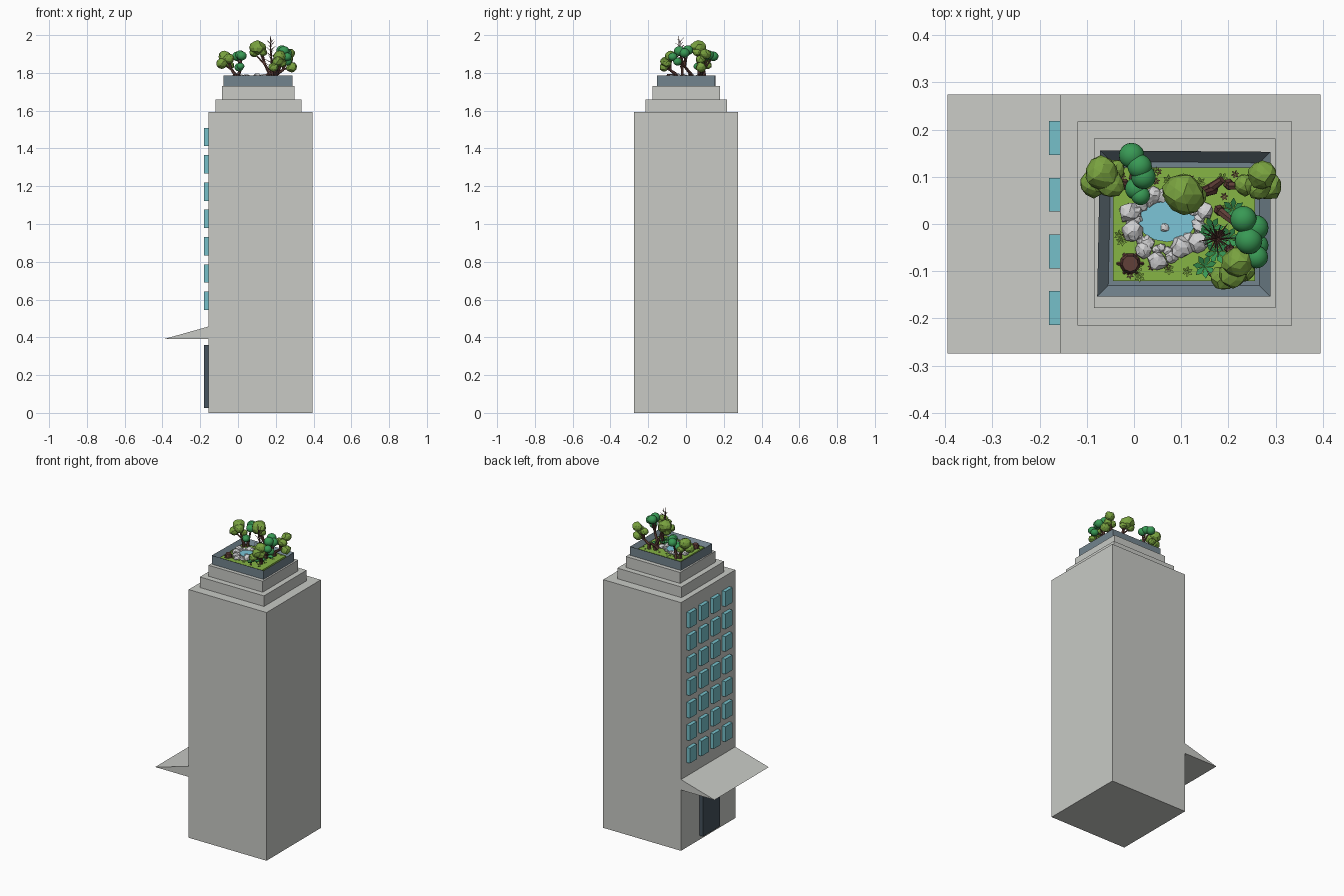
import bpy, bmesh, math, random
from mathutils import Vector, Matrix

if "Cube" in bpy.data.objects:
    bpy.data.objects.remove(bpy.data.objects["Cube"])
random.seed(4)

def mat(name, r, g, b):
    m = bpy.data.materials.new(name)
    m.diffuse_color = (r, g, b, 1)
    m.use_nodes = True
    m.node_tree.nodes["Principled BSDF"].inputs["Base Color"].default_value = m.diffuse_color
    return m

CONCRETE = mat("concrete", .58, .59, .56)
GLASS = mat("window glass", .18, .53, .59)
DOOR = mat("dark door", .06, .085, .11)
SLATE = mat("planter slate", .17, .23, .27)
GRASS = mat("grass", .24, .46, .06)
OLIVE = mat("olive leaf", .19, .36, .05)
GREEN = mat("deep green leaf", .04, .32, .09)
BARK = mat("bark", .12, .05, .04)
ROCK = mat("pale rock", .64, .64, .65)
WATER = mat("water", .2, .56, .68)

def finish(name, bm, m, smooth=False):
    me = bpy.data.meshes.new(name)
    bmesh.ops.recalc_face_normals(bm, faces=bm.faces[:])
    bm.to_mesh(me)
    bm.free()
    me.materials.append(m)
    for p in me.polygons:
        p.use_smooth = smooth
    ob = bpy.data.objects.new(name, me)
    bpy.context.collection.objects.link(ob)
    return ob

def add_box(bm, x0, x1, y0, y1, z0, z1):
    M = Matrix.Translation(((x0+x1)/2, (y0+y1)/2, (z0+z1)/2)) @ Matrix.Diagonal((x1-x0, y1-y0, z1-z0, 1))
    return bmesh.ops.create_cube(bm, size=1, matrix=M)["verts"]

def box(name, m, *b):
    bm = bmesh.new()
    add_box(bm, *b)
    return finish(name, bm, m)

def add_blob(bm, p, r, jitter=0.0, flat=1.0, sub=2):
    vs = bmesh.ops.create_icosphere(bm, subdivisions=sub, radius=r)["verts"]
    for v in vs:
        v.co *= 1 + random.uniform(-jitter, jitter)
        v.co.z *= flat
        v.co += Vector(p)

def add_limb(bm, pts, r0, r1, sides=6):
    # tapered segments along a path
    n = len(pts) - 1
    for i in range(n):
        a, b = Vector(pts[i]), Vector(pts[i+1])
        d = b - a
        M = Matrix.Translation((a+b)/2) @ d.to_track_quat('Z', 'Y').to_matrix().to_4x4()
        bmesh.ops.create_cone(bm, cap_ends=True, segments=sides, depth=d.length, matrix=M,
                              radius1=r0+(r1-r0)*i/n, radius2=r0+(r1-r0)*(i+1)/n)

# tower body and stepped crown
box("tower_body", CONCRETE, -.157, .395, -.275, .275, 0, 1.592)
box("lower_step", CONCRETE, -.12, .335, -.215, .217, 1.592, 1.66)
box("upper_step", CONCRETE, -.085, .3, -.178, .181, 1.66, 1.73)

# wedge canopy over the entrance
bm = bmesh.new()
f = bm.faces.new([bm.verts.new((x, -.275, z)) for x, z in ((-.157, .39), (-.157, .457), (-.395, .39))])
ext = bmesh.ops.extrude_face_region(bm, geom=[f])["geom"]
bmesh.ops.translate(bm, vec=(0, .55, 0), verts=[v for v in ext if isinstance(v, bmesh.types.BMVert)])
finish("entrance_canopy", bm, CONCRETE)
box("entrance_door", DOOR, -.18, -.157, -.09, .085, .025, .36)

# window grid
bm = bmesh.new()
for row in range(7):
    for y in (-.178, -.058, .062, .182):
        z = .545 + row*.1445
        add_box(bm, -.18, -.157, y-.036, y+.036, z, z+.097)
finish("windows", bm, GLASS)

# planter tray with sunken top, slightly skewed
bm = bmesh.new()
add_box(bm, -.078, .289, -.154, .153, 1.73, 1.786)
bm.faces.ensure_lookup_table()
top = max(bm.faces, key=lambda q: q.calc_center_median().z)
bmesh.ops.inset_region(bm, faces=[top], thickness=.033)
bmesh.ops.translate(bm, vec=(0, 0, -.03), verts=top.verts[:])
for v in bm.verts:
    if v.co.x < 0 and v.co.y > 0:
        v.co.x += .006
        v.co.y += .003
finish("planter_tray", bm, SLATE)
G = 1.768
box("lawn", GRASS, -.045, .256, -.121, .12, 1.75, G)

# pond
bm = bmesh.new()
bmesh.ops.create_cone(bm, cap_ends=True, segments=14, radius1=1, radius2=1, depth=1,
    matrix=Matrix.Translation((.07, .008, G+.003)) @ Matrix.Diagonal((.062, .046, .008, 1)))
finish("pond", bm, WATER)

# rock ring, denser on the left and front
bm = bmesh.new()
for i in range(26):
    a = 2*math.pi*i/26
    r = random.uniform(.009, .016)
    if .5 < a < 1.6:
        r *= .6
    add_blob(bm, (.068+.07*math.cos(a)+random.uniform(-.006, .006),
                  .004+.057*math.sin(a)+random.uniform(-.006, .006), G+.006), r, .18, .8)
for x, y, r in ((-.01, .025, .022), (-.003, -.015, .022), (.05, -.078, .02), (.1, -.05, .023),
                (.135, -.038, .021), (.15, .028, .018), (.04, .06, .018), (.02, -.055, .017),
                (.065, -.008, .01), (.08, -.07, .013)):
    add_blob(bm, (x, y, G+r*.4), r, .17, .85)
finish("pond_rocks", bm, ROCK)

# trees: base, faceted or round crown, leaf blobs (x, y, z, radius)
trees = {
    "left_olive_tree": (OLIVE, (-.02, .085), [(-.07, .108, 1.885, .036), (-.085, .085, 1.85, .03),
                        (-.05, .085, 1.875, .03), (-.04, .115, 1.84, .022)]),
    "left_round_tree": (GREEN, (.0, .1), [(-.005, .145, 1.888, .027), (.012, .122, 1.895, .026),
                        (.02, .1, 1.89, .026), (.005, .075, 1.83, .024), (.014, .06, 1.835, .02)]),
    "rear_olive_tree": (OLIVE, (.165, .075), [(.105, .063, 1.932, .044), (.085, .068, 1.905, .025),
                        (.13, .058, 1.91, .024)]),
    "right_olive_tree": (OLIVE, (.2, .085), [(.272, .105, 1.9, .03), (.285, .08, 1.83, .03),
                         (.235, .083, 1.87, .024), (.265, .078, 1.87, .026)]),
    "right_round_tree": (GREEN, (.18, .03), [(.232, .01, 1.92, .028), (.258, -.008, 1.905, .027),
                         (.243, -.035, 1.915, .029), (.26, -.07, 1.885, .024), (.262, -.045, 1.86, .023)]),
    "front_olive_tree": (OLIVE, (.2, -.05), [(.22, -.08, 1.888, .033), (.188, -.115, 1.83, .026),
                         (.21, -.105, 1.86, .03), (.235, -.1, 1.85, .022)]),
}
for name, (m, (bx, by), leaves) in trees.items():
    bm = bmesh.new()
    trunk = bmesh.new()
    c = sum((Vector(l[:3]) for l in leaves), Vector())/len(leaves)
    fork = Vector((bx, by, G)).lerp(c, .5) + Vector((.008, -.006, 0))
    add_limb(trunk, [(bx, by, G-.005), (bx+.004, by-.004, G+.025), fork], .012, .007)
    for x, y, z, r in leaves:
        if m is OLIVE:
            add_blob(bm, (x, y, z), r, .1, .9)
        else:
            add_blob(bm, (x, y, z), r, 0, .92, 3)
        add_limb(trunk, [fork, (x, y, z)], .006, .003, 5)
    finish(name + "_leaves", bm, m, m is GREEN)
    finish(name + "_trunk", trunk, BARK)

# bare twiggy tree
bm = bmesh.new()
add_limb(bm, [(.185, -.02, G-.005), (.178, -.02, 1.85), (.172, -.035, 1.93), (.17, -.038, 1.995)], .009, .001, 5)
for i in range(20):
    a = i*2.4
    z = 1.84 + .0075*i
    L = .042 - .0012*i
    s = Vector((.175, -.03, z-.015))
    add_limb(bm, [s, s + Vector((L*math.cos(a), L*math.sin(a), .02))], .0022, .0008, 4)
finish("bare_tree", bm, BARK)

# tree stump and broken log stub
bm = bmesh.new()
add_limb(bm, [(-.008, -.084, G-.005), (-.008, -.084, G+.025)], .024, .017, 9)
for i in range(6):
    a = i*1.05
    add_limb(bm, [(-.008, -.084, G+.012), (-.008+.028*math.cos(a), -.084+.024*math.sin(a), G)], .008, .003, 5)
add_limb(bm, [(.15, .068, G+.01), (.165, .078, G+.03), (.187, .094, G+.045)], .012, .008, 7)
finish("stump_and_log", bm, BARK)

# broad low bushes and leaf tufts
def tufts(name, m, spots, size, count):
    bm = bmesh.new()
    for x, y in spots:
        for i in range(count):
            a = 2*math.pi*i/count + x*50
            d, s = Vector((math.cos(a), math.sin(a), 0)), Vector((-math.sin(a), math.cos(a), 0))
            o = Vector((x, y, G))
            bm.faces.new([bm.verts.new(p) for p in (o + Vector((0, 0, .002)), o+d*size*.6+s*size*.25+Vector((0, 0, size*.7)),
                          o+d*size+Vector((0, 0, size*.6)), o+d*size*.6-s*size*.25+Vector((0, 0, size*.7)))])
    finish(name, bm, m)

tufts("broad_leaf_plants", GREEN, [(.15, -.09), (.165, -.01), (.21, .03), (.155, -.025), (.2, -.03), (.175, -.06)], .026, 7)
rand_spots = []
while len(rand_spots) < 34:
    x, y = random.uniform(-.038, .25), random.uniform(-.113, .113)
    if ((x-.07)/.09)**2 + (y/.078)**2 > 1:
        rand_spots.append((x, y))
tufts("small_dark_plants", BARK, rand_spots[:14], .009, 6)
tufts("grass_tufts", OLIVE, rand_spots[14:], .012, 6)
